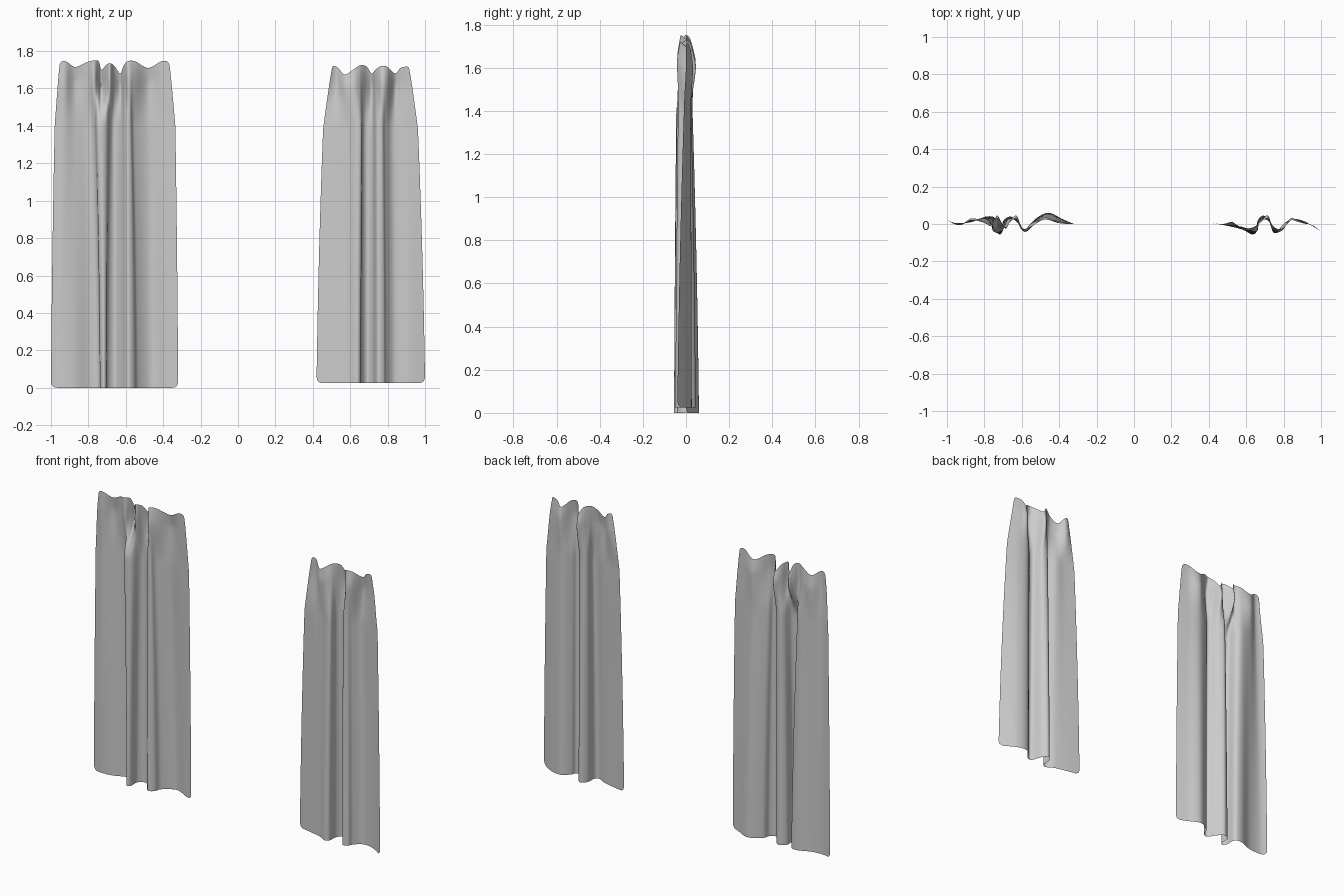
import bpy, bmesh, math

if "Cube" in bpy.data.objects:
    bpy.data.objects.remove(bpy.data.objects["Cube"])

SUB = 10      # samples per profile segment
ROWS = 56     # rows up the cloth


def spline(vals):
    """Catmull-Rom samples through a row of numbers."""
    out = []
    n = len(vals)
    for i in range(n - 1):
        a, b, c, d = vals[max(i - 1, 0)], vals[i], vals[i + 1], vals[min(i + 2, n - 1)]
        for k in range(SUB):
            t = k / SUB
            out.append(b + 0.5 * t * (c - a + t * (2*a - 5*b + 4*c - d + t * (3*(b - c) + d - a))))
    return out + [vals[-1]]


def smooth_profile(pts):
    return list(zip(spline([p[0] for p in pts]), spline([p[1] for p in pts])))


def corner(d, r=0.03):
    """Height lost to a rounded corner at distance d from the side hem."""
    return 0 if d >= r else r - math.sqrt(max(r*r - (r - d)**2, 0))


def curtain(name, bottom, waist, top, rim, z0):
    bot, mid, up = map(smooth_profile, (bottom, waist, top))
    rim = spline(rim)
    high = max(rim)
    n = len(bot)
    bm = bmesh.new()
    grid = []
    for j in range(ROWS + 1):
        t = 1 - (1 - j / ROWS) ** 1.3
        row = []
        for i in range(n):
            if t < 0.8:
                s = t / 0.8
                w = 0.5*s + 0.5*s*s
                x = bot[i][0] + (mid[i][0] - bot[i][0]) * w
                y = bot[i][1] + (mid[i][1] - bot[i][1]) * w
            else:
                s = (t - 0.8) / 0.2
                e = min(s / 0.75, 1)
                x = mid[i][0] + (up[i][0] - mid[i][0]) * s
                y = mid[i][1] + (up[i][1] - mid[i][1]) * e*e*(3 - 2*e)
                y *= 1 - 0.35 * max(0, (t - 0.95) / 0.05)
            # scalloped top edge and rounded corners
            d = min(abs(bot[i][0] - bot[0][0]), abs(bot[i][0] - bot[-1][0]))
            z = z0 + (high - z0) * t - (high - rim[i]) * t**10
            z += corner(d) * ((1 - t)**20 - t**20)
            row.append(bm.verts.new((x, y, z)))
        grid.append(row)
    for j in range(ROWS):
        for i in range(n - 1):
            f = bm.faces.new((grid[j][i], grid[j][i+1], grid[j+1][i+1], grid[j+1][i]))
            f.smooth = True
    me = bpy.data.meshes.new(name)
    bm.to_mesh(me)
    bm.free()
    ob = bpy.data.objects.new(name, me)
    bpy.context.collection.objects.link(ob)
    return ob


# Left curtain: wider panel, fold lines at hem, waist and gathered top
left_hem = [(-1, .02), (-.95, .005), (-.87, .01), (-.79, .04), (-.742, .03), (-.737, -.03),
            (-.72, -.055), (-.703, -.04), (-.70, .015), (-.66, .04), (-.625, .01), (-.59, -.04),
            (-.555, -.025), (-.535, .02), (-.46, .06), (-.38, .025), (-.32, 0)]
left_waist = [(-.98, .01), (-.93, 0), (-.87, .02), (-.80, .03), (-.768, .01), (-.755, -.035),
              (-.73, -.045), (-.70, -.03), (-.682, .015), (-.66, .03), (-.625, .01), (-.60, -.03),
              (-.575, -.03), (-.555, 0), (-.48, .03), (-.40, .015), (-.335, 0)]
left_top = [(-.955, 0), (-.92, -.005), (-.87, .03), (-.81, .015), (-.77, -.01), (-.745, .02),
            (-.73, .045), (-.705, 0), (-.685, -.025), (-.66, .02), (-.63, .045), (-.612, 0),
            (-.59, -.04), (-.55, -.02), (-.48, .035), (-.41, .01), (-.365, 0)]
left_rim = [1.745, 1.745, 1.715, 1.74, 1.75, 1.745, 1.70, 1.725, 1.735, 1.72, 1.68, 1.72,
            1.745, 1.745, 1.71, 1.745, 1.745]
curtain("left_curtain", left_hem, left_waist, left_top, left_rim, 0.0)

# Right curtain: narrower panel
right_hem = [(.42, .005), (.50, -.01), (.58, -.03), (.63, -.055), (.655, -.04), (.66, .015),
             (.69, .045), (.72, .02), (.745, -.045), (.78, -.04), (.795, -.01), (.84, .025),
             (.91, .015), (1, -.04)]
right_waist = [(.455, 0), (.52, -.01), (.58, -.015), (.63, -.04), (.66, -.035), (.668, .01),
               (.69, .025), (.72, .015), (.74, -.03), (.77, -.035), (.79, -.01), (.83, .02),
               (.89, .015), (.962, -.01)]
right_top = [(.50, 0), (.53, .01), (.57, -.025), (.615, -.035), (.645, -.02), (.665, 0),
             (.69, .03), (.715, .045), (.735, 0), (.765, -.04), (.80, -.03), (.84, .03),
             (.87, .02), (.918, 0)]
right_rim = [1.72, 1.715, 1.675, 1.70, 1.72, 1.725, 1.715, 1.68, 1.70, 1.72, 1.715, 1.68,
             1.71, 1.72]
curtain("right_curtain", right_hem, right_waist, right_top, right_rim, 0.025)
